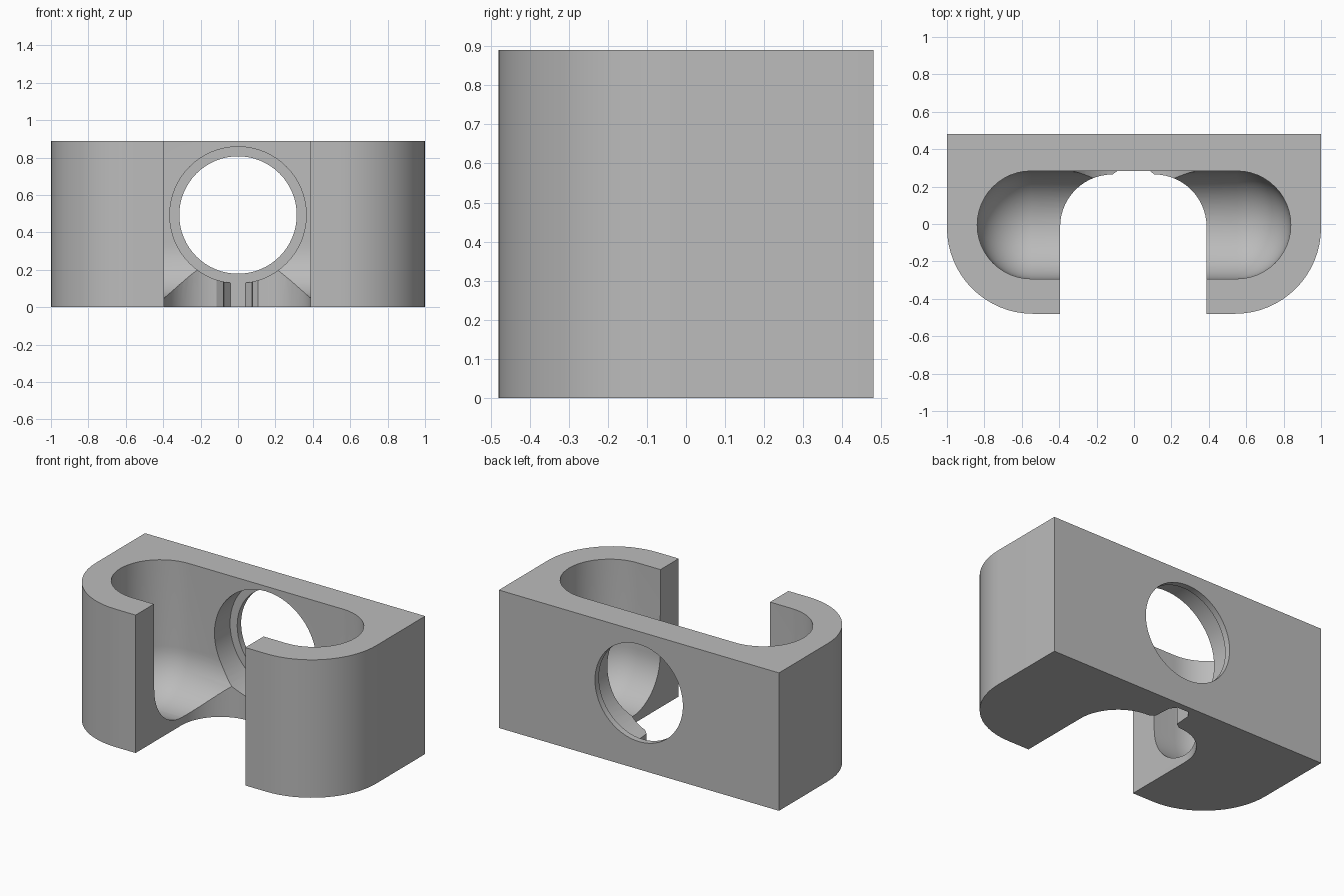
import bpy, bmesh
from math import sin, cos, pi, radians

cube = bpy.data.objects.get("Cube")
if cube:
    bpy.data.objects.remove(cube, do_unlink=True)

HEIGHT = 0.89
HOLE_Z = 0.493


def arc(cx, cy, r, start, end, n):
    """Points on an arc, angles in degrees."""
    angles = [radians(start + (end - start) * i / n) for i in range(n + 1)]
    return [(cx + r * cos(a), cy + r * sin(a)) for a in angles]


def loft(name, rings):
    """Closed solid through rings of equal point count."""
    bm = bmesh.new()
    loops = [[bm.verts.new(p) for p in ring] for ring in rings]
    for low, high in zip(loops, loops[1:]):
        for i in range(len(low)):
            j = (i + 1) % len(low)
            bm.faces.new((low[i], low[j], high[j], high[i]))
    bm.faces.new(loops[0][::-1])
    bm.faces.new(loops[-1])
    bmesh.ops.recalc_face_normals(bm, faces=bm.faces)
    mesh = bpy.data.meshes.new(name)
    bm.to_mesh(mesh)
    bm.free()
    obj = bpy.data.objects.new(name, mesh)
    bpy.context.collection.objects.link(obj)
    return obj


def prism(name, outline, z0, z1):
    return loft(name, [[(x, y, z) for x, y in outline] for z in (z0, z1)])


def cylinder_y(name, r, y0, y1):
    circle = arc(0, HOLE_Z, r, 0, 360, 64)[:-1]
    return loft(name, [[(x, y, z) for x, z in circle] for y in (y0, y1)])


def cut(target, cutter):
    cutter.hide_render = True
    mod = target.modifiers.new("cut", 'BOOLEAN')
    mod.operation = 'DIFFERENCE'
    mod.solver = 'EXACT'
    mod.object = cutter
    bpy.context.view_layer.objects.active = target
    bpy.ops.object.modifier_apply(modifier=mod.name)
    bpy.data.objects.remove(cutter, do_unlink=True)


# Block with square back corners and rounded front corners
outline = [(1, 0.48), (-1, 0.48)]
outline += arc(-0.54, -0.02, 0.46, 180, 270, 16)
outline += arc(0.54, -0.02, 0.46, 270, 360, 16)
body = prism("holder_body", outline, 0, HEIGHT)

# Long pocket, open at the top with a rounded floor
R, FLOOR = 0.285, 0.05
steps = [(R * sin(a), FLOOR + R - R * cos(a))
         for a in [0.01 + (pi / 2 - 0.01) * i / 14 for i in range(15)]]
steps.append((R + 0.004, 1.0))
rings = []
for r, z in steps:
    stadium = arc(0.55, -0.005, r, -90, 90, 24) + arc(-0.55, -0.005, r, 90, 270, 24)
    rings.append([(x, y, z) for x, y in stadium])
cut(body, loft("pocket_cutter", rings))

# Front opening, rounded towards the back wall, with a small notch
opening = [(-0.395, -0.6), (0.388, -0.6)]
opening += arc(0.108, -0.015, 0.28, 0, 90, 14)
notch = [(0.078, 0.29), (0.07, 0.4), (0.04, 0.438)]
opening += notch + [(-x, y) for x, y in reversed(notch)]
opening += arc(-0.115, -0.015, 0.28, 90, 180, 14)
cut(body, prism("opening_floor_cutter", opening, -0.1, 0.2))
opening = [p for p in opening if p[1] < 0.27]
cut(body, prism("opening_cutter", opening, 0.15, 1.0))

# Round window through the back wall, stepped to leave a thin rim
cut(body, cylinder_y("recess_cutter", 0.365, 0.02, 0.44))
cut(body, cylinder_y("window_cutter", 0.314, 0.1, 0.6))

# Single matte grey
grey = bpy.data.materials.new("plain_grey")
grey.use_nodes = True
colour = (0.5, 0.5, 0.5, 1)
grey.diffuse_color = colour
grey.node_tree.nodes["Principled BSDF"].inputs["Base Color"].default_value = colour
body.data.materials.clear()
body.data.materials.append(grey)
for face in body.data.polygons:
    face.material_index = 0

bpy.ops.object.select_all(action='DESELECT')
body.select_set(True)
bpy.context.view_layer.objects.active = body
bpy.ops.object.shade_smooth_by_angle(angle=radians(30))
